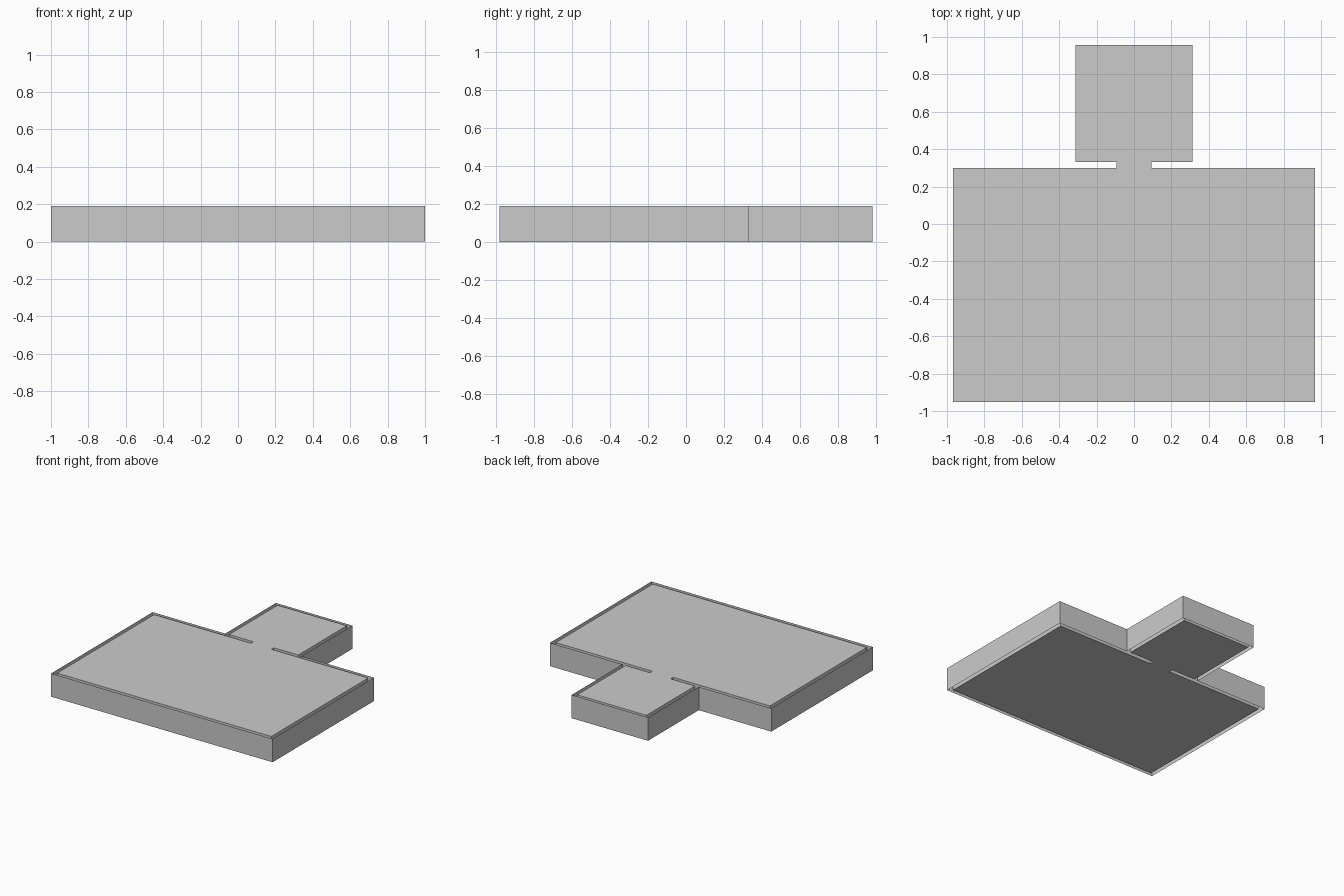
import bpy
import bmesh

if "Cube" in bpy.data.objects:
    bpy.data.objects.remove(bpy.data.objects["Cube"])

HEIGHT = 0.19


def outline(half):
    # Complete a symmetric plan from its right-hand side, listed front to back
    return half + [(-x, y) for x, y in reversed(half)]


def make_object(name, bm):
    mesh = bpy.data.meshes.new(name)
    bm.to_mesh(mesh)
    bm.free()
    obj = bpy.data.objects.new(name, mesh)
    bpy.context.collection.objects.link(obj)
    return obj


def wall_sheet(name, points, inward=False):
    # Upright skin along a closed plan outline, open above and below
    bm = bmesh.new()
    low = [bm.verts.new((x, y, 0)) for x, y in points]
    high = [bm.verts.new((x, y, HEIGHT)) for x, y in points]
    n = len(points)
    for i in range(n):
        j = (i + 1) % n
        quad = [low[i], low[j], high[j], high[i]]
        bm.faces.new(quad[::-1] if inward else quad)
    return make_object(name, bm)


def slab(name, points, z, down=False):
    # Flat plate filling a plan outline
    bm = bmesh.new()
    verts = [bm.verts.new((x, y, z)) for x, y in points]
    bm.faces.new(verts[::-1] if down else verts)
    return make_object(name, bm)


# Outer plan: wide main room with a small room at the back
outer = outline([(1.0, -0.982), (1.0, 0.328), (0.345, 0.328), (0.345, 0.982)])

# Inner plan: both rooms joined by a narrow doorway
inner = outline([(0.967, -0.952), (0.967, 0.299), (0.094, 0.299),
                 (0.094, 0.331), (0.313, 0.331), (0.313, 0.957)])

# Outside and inside faces of the uncapped walls
wall_sheet("outer_wall", outer)
wall_sheet("inner_wall", inner, inward=True)

# Plates closing the rooms
slab("floor", inner, 0.0, down=True)
slab("ceiling", inner, HEIGHT)
